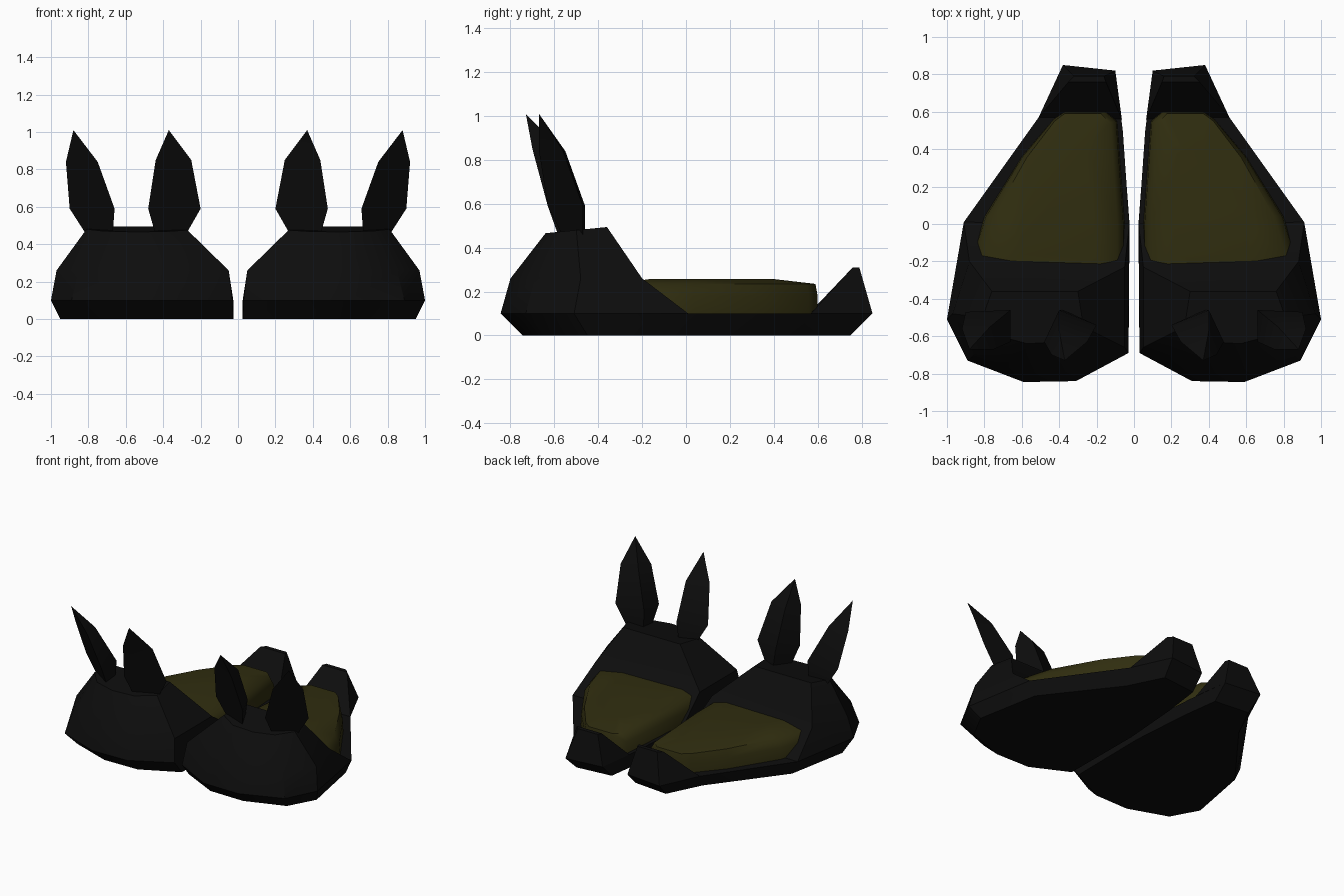
import bpy
import bmesh

default_cube = bpy.data.objects.get("Cube")
if default_cube:
    bpy.data.objects.remove(default_cube, do_unlink=True)


def make_material(name, colour):
    material = bpy.data.materials.new(name)
    material.use_nodes = True
    material.diffuse_color = colour
    shader = material.node_tree.nodes["Principled BSDF"]
    shader.inputs["Base Color"].default_value = colour
    return material


black = make_material("soft_black", (0.004, 0.004, 0.004, 1))
olive = make_material("dark_olive", (0.030, 0.027, 0.005, 1))


def ring(outline, z, tilt=0):
    """Raise a flat outline to a height, optionally sloping along y."""
    return [(x, y, z + tilt * y) for x, y in outline]


def scaled(outline, sx, sy, centre=(0, 0)):
    cx, cy = centre
    return [(cx + (x - cx) * sx, cy + (y - cy) * sy) for x, y in outline]


def loft(name, rings, material, tip=None, angle=0.6):
    """Skin matching rings, close both ends and mirror onto the other slipper."""
    bm = bmesh.new()
    loops = [[bm.verts.new(point) for point in points] for points in rings]
    count = len(loops[0])
    for lower, upper in zip(loops, loops[1:]):
        for i in range(count):
            j = (i + 1) % count
            bm.faces.new((lower[i], lower[j], upper[j], upper[i]))
    bm.faces.new(loops[0])
    if tip:
        apex = bm.verts.new(tip)
        for i in range(count):
            bm.faces.new((loops[-1][i], loops[-1][(i + 1) % count], apex))
    else:
        bm.faces.new(loops[-1])
    bmesh.ops.recalc_face_normals(bm, faces=bm.faces)
    mesh = bpy.data.meshes.new(name)
    bm.to_mesh(mesh)
    bm.free()
    mesh.materials.append(material)
    part = bpy.data.objects.new(name, mesh)
    bpy.context.collection.objects.link(part)
    mirror = part.modifiers.new("other_slipper", "MIRROR")
    mirror.use_mirror_merge = False
    bpy.ops.object.select_all(action="DESELECT")
    part.select_set(True)
    bpy.context.view_layer.objects.active = part
    bpy.ops.object.shade_smooth_by_angle(angle=angle)
    return part


# Sole, flaring from the ground up to the rim
toe_rim = [(.025, 0), (.03, -.69), (.31, -.84), (.59, -.845),
           (.89, -.73), (1, -.51), (.91, .01)]
heel_rim = [(.51, .57), (.38, .85), (.1, .82), (.06, .5)]
sole_rim = toe_rim + heel_rim
loft("sole", [ring(scaled(sole_rim, .95, .88), 0), ring(sole_rim, .1)], black)

# Rounded toe box with a sloping back
toe_middle = [(.05, -.23), (.05, -.66), (.33, -.79), (.58, -.8),
              (.85, -.69), (.97, -.48), (.88, -.2)]
toe_top = [(.3, -.36), (.27, -.55), (.4, -.63), (.57, -.64),
           (.72, -.6), (.81, -.5), (.76, -.36)]
loft("toe_box", [ring(toe_rim, .1), ring(toe_middle, .26),
                 ring(toe_top, .53, .1)], black)

# Padded lining that swells above the rim
pad = [(.05, -.34), (.05, 0), (.09, .55), (.15, .6), (.37, .6),
       (.43, .56), (.6, .36), (.8, .04), (.87, -.17), (.85, -.34)]
middle = (.38, .1)
loft("lining", [ring(pad, .09),
                ring(scaled(pad, .98, 1, middle), .18),
                ring(scaled(pad, .88, .98, middle), .235),
                ring(scaled(pad, .5, .6, middle), .257)], olive, angle=0.9)

# Upturned heel
heel_base = [(.065, .56), (.1, .82), (.38, .85), (.51, .57)]
heel_top = [(.15, .76), (.16, .79), (.32, .79), (.35, .76)]
loft("heel", [ring(heel_base, .1), ring(heel_top, .31)], black)

# Ears, each three-sided and tapering to a point
inner_ear = [
    ring([(.28, -.52), (.44, -.58), (.38, -.46)], .45),
    ring([(.2, -.54), (.48, -.63), (.4, -.46)], .59),
    ring([(.25, -.63), (.44, -.7), (.4, -.57)], .85),
]
outer_ear = [
    ring([(.67, -.56), (.81, -.47), (.67, -.46)], .45),
    ring([(.66, -.63), (.9, -.47), (.66, -.46)], .59),
    ring([(.75, -.67), (.92, -.56), (.77, -.55)], .84),
]
loft("inner_ear", inner_ear, black, tip=(.37, -.73, 1.01))
loft("outer_ear", outer_ear, black, tip=(.88, -.67, 1.01))
